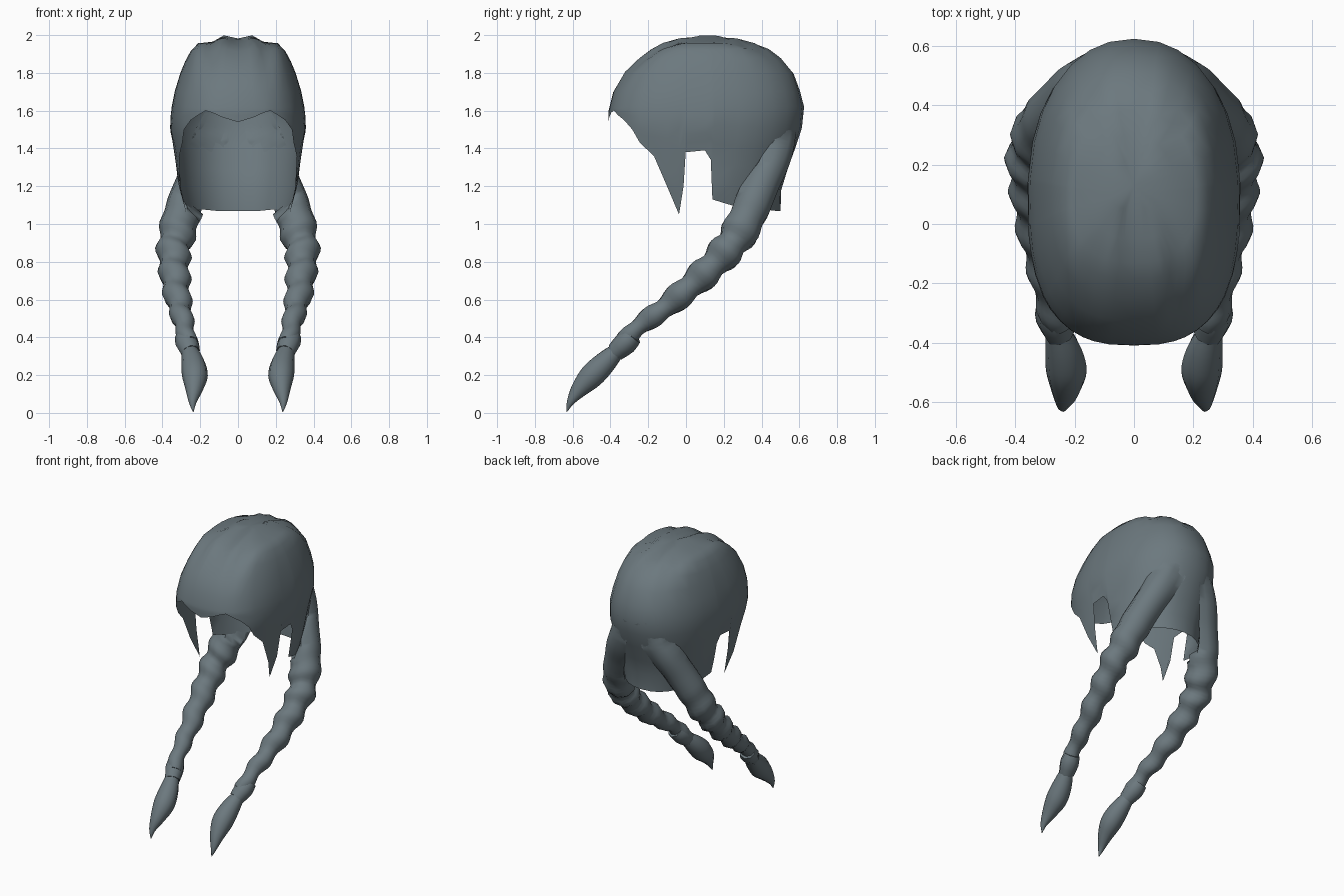
import bpy, bmesh, math
from mathutils import Vector

cube = bpy.data.objects.get("Cube")
if cube:
    bpy.data.objects.remove(cube)

hair = bpy.data.materials.new("slate grey hair")
hair.use_nodes = True
COLOUR = (0.15, 0.19, 0.21, 1)
hair.diffuse_color = COLOUR
hair.node_tree.nodes["Principled BSDF"].inputs["Base Color"].default_value = COLOUR


def finish(name, bm, angle=60):
    """Turn a bmesh of the left half into a mirrored, smooth object."""
    bmesh.ops.recalc_face_normals(bm, faces=bm.faces)
    mesh = bpy.data.meshes.new(name)
    bm.to_mesh(mesh)
    bm.free()
    mesh.materials.append(hair)
    obj = bpy.data.objects.new(name, mesh)
    bpy.context.collection.objects.link(obj)
    mod = obj.modifiers.new("Mirror", "MIRROR")
    mod.use_clip = True
    bpy.ops.object.select_all(action="DESELECT")
    obj.select_set(True)
    bpy.context.view_layer.objects.active = obj
    bpy.ops.object.shade_smooth_by_angle(angle=math.radians(angle))


def lookup(table, z):
    """Interpolate rows of (z, values...) sorted by rising z."""
    for a, b in zip(table, table[1:]):
        if z <= b[0]:
            f = max(0, (z - a[0]) / (b[0] - a[0]))
            return [p + (q - p) * f for p, q in zip(a[1:], b[1:])]
    return list(table[-1][1:])


# Scalp shell: height, half width, front y, back y
MID = 0.1
SHAPE = [(1.06, .275, -.40, .50), (1.2, .315, -.41, .505), (1.42, .342, -.41, .585),
         (1.5, .36, -.41, .612), (1.6, .355, -.41, .63), (1.7, .335, -.385, .605),
         (1.8, .305, -.325, .57), (1.87, .28, -.25, .51), (1.92, .25, -.185, .445),
         (1.947, .21, -.13, .385), (1.972, .14, -.05, .30), (1.988, .075, .05, .22)]
# Hairline: angle from the front, height of the lower edge
HAIRLINE = [(0, 1.54), (8, 1.565), (16, 1.59), (22, 1.6), (30, 1.575), (38, 1.55),
            (47, 1.5), (54, 1.43), (65, 1.36), (74, 1.19), (80, 1.05), (82.5, 1.2),
            (83.5, 1.38), (90, 1.39), (93, 1.34), (94.5, 1.13), (108, 1.1),
            (120, 1.085), (132, 1.08), (145, 1.075), (157, 1.07), (168, 1.07), (180, 1.07)]
BACK_POWER = 2.2


def shell_point(angle, z):
    width, front, back = lookup(SHAPE, z)
    s, c = math.sin(math.radians(angle)), math.cos(math.radians(angle))
    power = 0.74 if c > 0 else 2 / BACK_POWER
    x = width * s ** power if 0 < angle < 180 else 0
    depth = (front if c > 0 else back) - MID
    y = MID + depth * abs(c) ** power
    # Soft strands running front to back over the crown
    strand = 0.011 * math.cos((x - 0.08) / 0.065 * math.pi) * min(1, max(0, (z - 1.65) / 0.25))
    return Vector((x, y, z + strand))


def outside_shell(p):
    """Move a point that lies within the back of the scalp to its surface."""
    width, front, back = lookup(SHAPE, p.z)
    if p.z < 1.06 or p.y < MID:
        return p
    fill = (abs(p.x) / width) ** BACK_POWER + ((p.y - MID) / (back - MID)) ** BACK_POWER
    if fill >= 1:
        return p
    # the roots sink just below the surface, the loose part rests on it
    grow = (1.005 if p.z < 1.42 else 0.985) * max(fill, 0.1) ** (-1 / BACK_POWER)
    return Vector((max(p.x, 0) * grow, MID + (p.y - MID) * grow, p.z))


bm = bmesh.new()
columns = []
upper = [row[0] for row in SHAPE if row[0] > 1.62]
for angle, low in HAIRLINE:
    levels = [low + (1.62 - low) * i / 5 for i in range(6)] + upper
    columns.append([bm.verts.new(shell_point(angle, z)) for z in levels])
crown = bm.verts.new((0, 0.13, 1.982))
for a, b in zip(columns, columns[1:]):
    for i in range(len(a) - 1):
        bm.faces.new((a[i], b[i], b[i + 1], a[i + 1]))
    bm.faces.new((a[-1], b[-1], crown))
finish("scalp_hair", bm, 75)


def tube(name, path, steps, ripple=0.0, waves=0, sides=10):
    """Loft rings along rows of (x, y, z, radius), swelling in waves."""
    bm = bmesh.new()
    rows = [Vector(p) for p in path]
    rows = [rows[0] * 2 - rows[1]] + rows + [rows[-1] * 2 - rows[-2]]
    total = (len(path) - 1) * steps
    samples = []
    for k in range(total + 1):
        i = min(k // steps, len(path) - 2)
        t = k / steps - i
        a, b, c, d = rows[i:i + 4]
        samples.append(0.5 * (2 * b + (c - a) * t + (2 * a - 5 * b + 4 * c - d) * t ** 2
                              + (3 * b - a - 3 * c + d) * t ** 3))
    rings = []
    for k, p in enumerate(samples):
        tangent = (samples[min(k + 1, total)] - samples[max(k - 1, 0)]).to_3d().normalized()
        across = Vector((1, 0, 0))
        across = (across - tangent * across.dot(tangent)).normalized()
        up = tangent.cross(across)
        f = k / total
        amount = ripple * min(1, max(0, (f - 0.33) * 6))
        phase = f * waves * math.tau
        ring = []
        for j in range(sides):
            ang = math.tau * j / sides
            # opposite sides swell out of step, like plaited strands
            r = max(p[3], 0.002) * (1 + amount * math.sin(phase + 1.2 * math.cos(ang)))
            point = p.to_3d() + across * r * math.cos(ang) + up * r * math.sin(ang)
            ring.append(bm.verts.new(outside_shell(point)))
        rings.append(ring)
    for a, b in zip(rings, rings[1:]):
        for j in range(sides):
            n = (j + 1) % sides
            bm.faces.new((a[j], a[n], b[n], b[j]))
    bm.faces.new(rings[0])
    bm.faces.new(rings[-1])
    finish(name, bm)


# Plaits sweeping from the back of the head down and forward
tube("braids", [(.08, .51, 1.6, .06), (.115, .50, 1.49, .085), (.17, .462, 1.36, .1),
                (.23, .402, 1.22, .1), (.285, .342, 1.08, .102), (.322, .28, .95, .096),
                (.34, .205, .85, .087), (.335, .11, .75, .08), (.325, 0, .65, .072),
                (.305, -.12, .55, .061), (.285, -.24, .465, .052), (.262, -.34, .37, .046)],
     6, ripple=0.14, waves=9.5)

# Ties near the end of each plait
tube("braid_ties", [(.282, -.28, .41, .052), (.27, -.32, .37, .062),
                    (.25, -.375, .32, .05)], 2, sides=8)

# Loose pointed tufts
tube("braid_tufts", [(.26, -.35, .345, .038), (.238, -.43, .265, .062),
                     (.228, -.5, .195, .068), (.232, -.565, .125, .047),
                     (.24, -.61, .06, .022), (.237, -.632, .005, .002)], 4)
